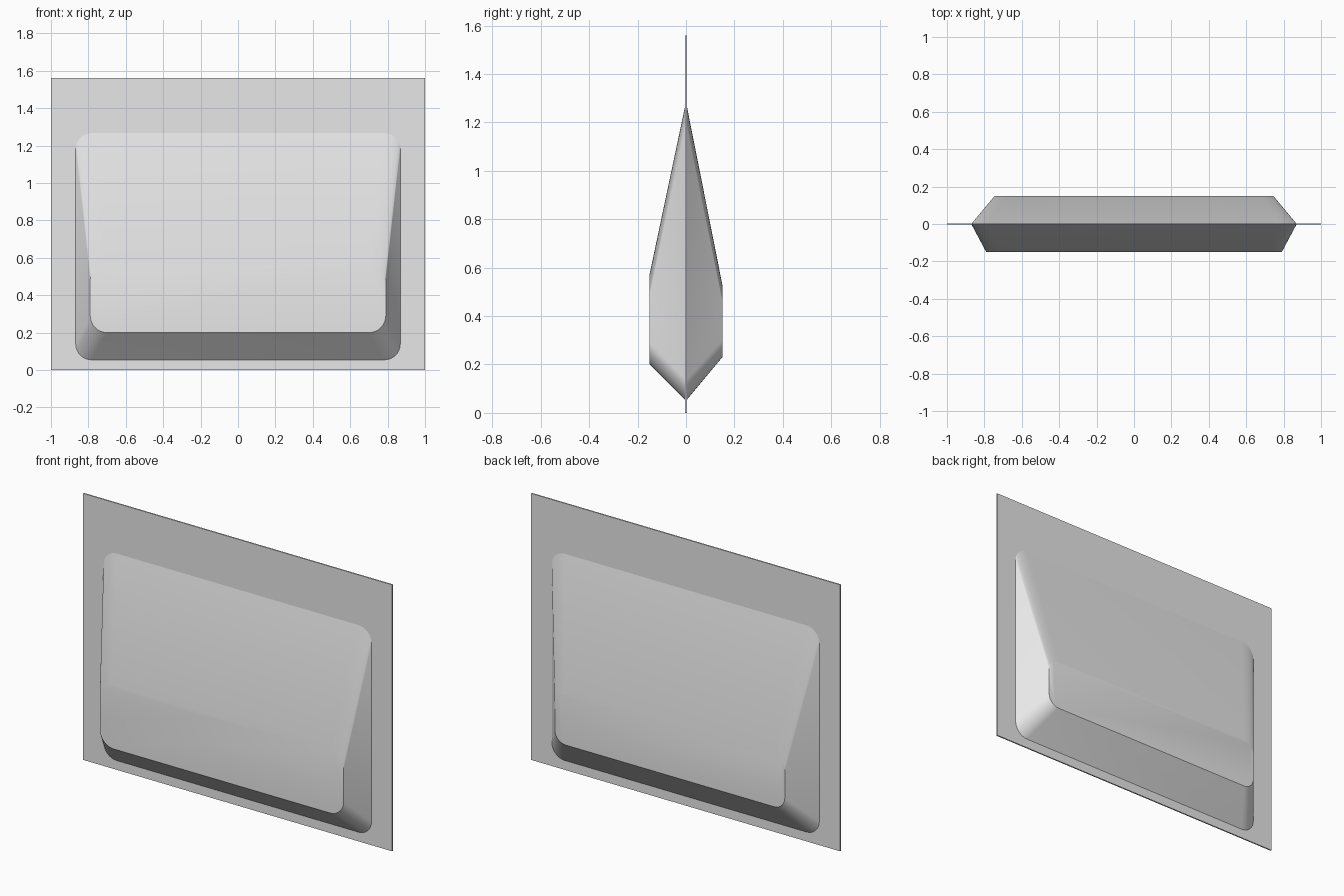
import bpy, bmesh, math

old = bpy.data.objects.get("Cube")
if old:
    bpy.data.objects.remove(old, do_unlink=True)

WIDTH, HEIGHT, THICK, DEPTH = 2.0, 1.56, 0.008, 0.15

grey = bpy.data.materials.new("light grey")
grey.use_nodes = True
grey.diffuse_color = (0.8, 0.8, 0.8, 1)
grey.node_tree.nodes["Principled BSDF"].inputs["Base Color"].default_value = (0.8, 0.8, 0.8, 1)


def rounded_ring(bm, half, low, high, radius, y, steps=8):
    """Ring of vertices around a rounded rectangle in the XZ plane."""
    corners = [(half, high), (-half, high), (-half, low), (half, low)]
    signs = [(1, 1), (-1, 1), (-1, -1), (1, -1)]
    ring = []
    for quarter, ((x, z), (sx, sz)) in enumerate(zip(corners, signs)):
        for i in range(steps + 1):
            a = math.pi / 2 * (quarter + i / steps)
            ring.append(bm.verts.new((x - sx * radius + radius * math.cos(a), y,
                                      z - sz * radius + radius * math.sin(a))))
    return ring


def finish(bm, name):
    bmesh.ops.recalc_face_normals(bm, faces=bm.faces)
    mesh = bpy.data.meshes.new(name)
    bm.to_mesh(mesh)
    bm.free()
    mesh.materials.append(grey)
    obj = bpy.data.objects.new(name, mesh)
    bpy.context.collection.objects.link(obj)
    return obj


def bulge(name, side, half, low, high, radius):
    """Sloped pocket rising from the plate to a smaller flat face."""
    bm = bmesh.new()
    base = rounded_ring(bm, 0.87, 0.05, 1.285, 0.085, 0)
    face = rounded_ring(bm, half, low, high, radius, side * DEPTH)
    for i in range(len(base)):
        j = (i + 1) % len(base)
        bm.faces.new((base[i], base[j], face[j], face[i]))
    bm.faces.new(face)
    bm.faces.new(list(reversed(base)))
    obj = finish(bm, name)
    bpy.ops.object.select_all(action="DESELECT")
    obj.select_set(True)
    bpy.context.view_layer.objects.active = obj
    bpy.ops.object.shade_smooth_by_angle(angle=math.radians(30))


# Thin backing plate
bm = bmesh.new()
bmesh.ops.create_cube(bm, size=1)
bmesh.ops.scale(bm, vec=(WIDTH, THICK, HEIGHT), verts=bm.verts)
bmesh.ops.translate(bm, vec=(0, 0, HEIGHT / 2), verts=bm.verts)
finish(bm, "plate")

# Front and back pockets
bulge("front_pocket", -1, 0.79, 0.2, 0.575, 0.09)
bulge("back_pocket", 1, 0.745, 0.23, 0.53, 0.07)
